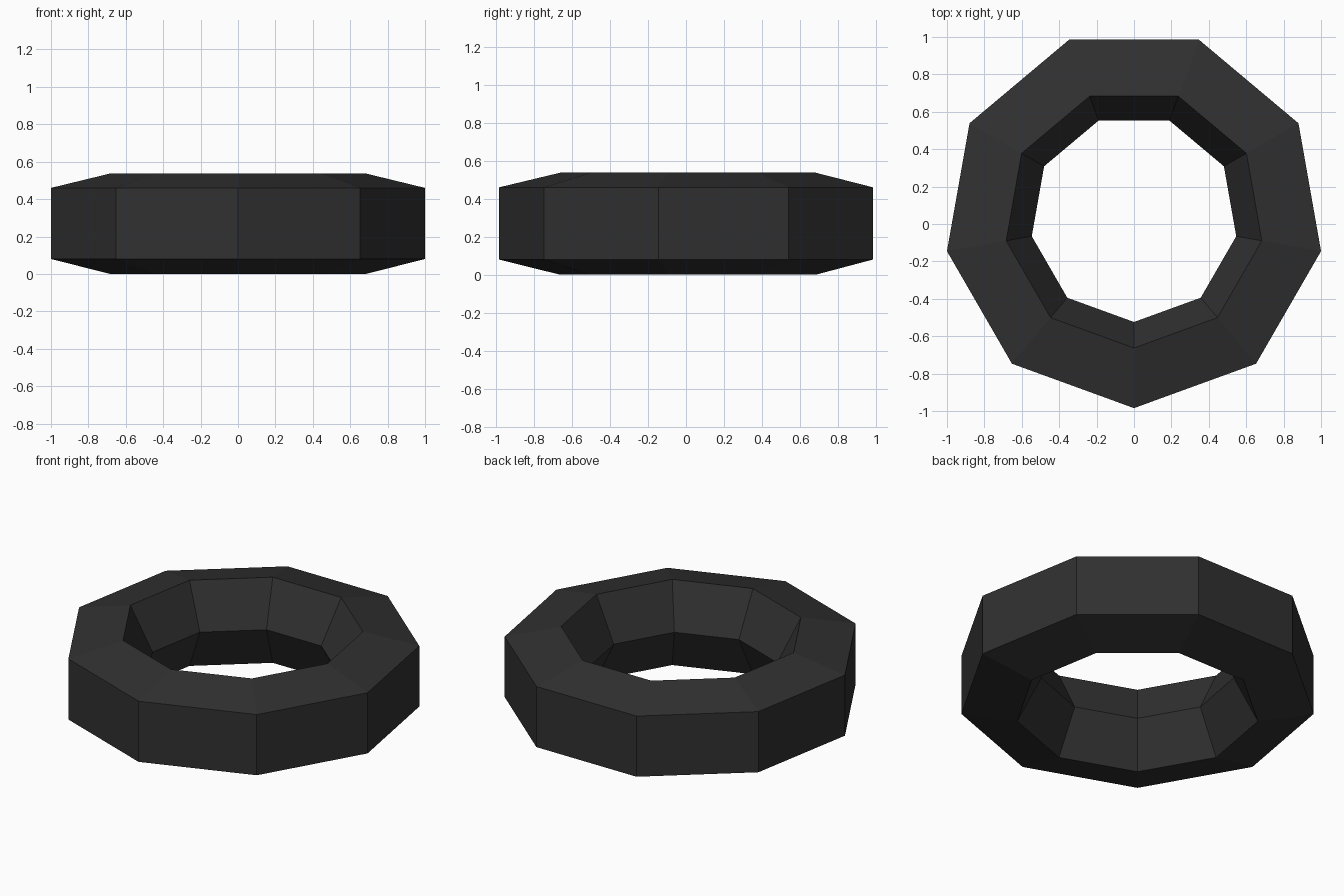
import bpy, bmesh, math

if "Cube" in bpy.data.objects:
    bpy.data.objects.remove(bpy.data.objects["Cube"])

SIDES = 9
CENTRE_Y = 0.031

# Ring cross-section: (radius, height)
PROFILE = [(1.0154, 0.08), (1.0154, 0.46), (0.694, 0.537), (0.555, 0.27), (0.694, 0.0)]

# Dark rubber colour
rubber = bpy.data.materials.new("dark rubber")
rubber.diffuse_color = (0.03, 0.03, 0.03, 1.0)
rubber.use_nodes = True
rubber.node_tree.nodes["Principled BSDF"].inputs["Base Color"].default_value = rubber.diffuse_color

# Nine-sided tyre ring: sweep the section around z, one corner to the front
bm = bmesh.new()
rings = []
for i in range(SIDES):
    a = -math.pi / 2 + 2 * math.pi * i / SIDES
    rings.append([bm.verts.new((r * math.cos(a), r * math.sin(a) + CENTRE_Y, z))
                  for r, z in PROFILE])
n = len(PROFILE)
for i in range(SIDES):
    p, q = rings[i], rings[(i + 1) % SIDES]
    for j in range(n):
        k = (j + 1) % n
        bm.faces.new((p[j], q[j], q[k], p[k]))
bmesh.ops.recalc_face_normals(bm, faces=bm.faces)

mesh = bpy.data.meshes.new("tyre")
bm.to_mesh(mesh)
bm.free()
mesh.materials.append(rubber)
tyre = bpy.data.objects.new("tyre", mesh)
bpy.context.collection.objects.link(tyre)
